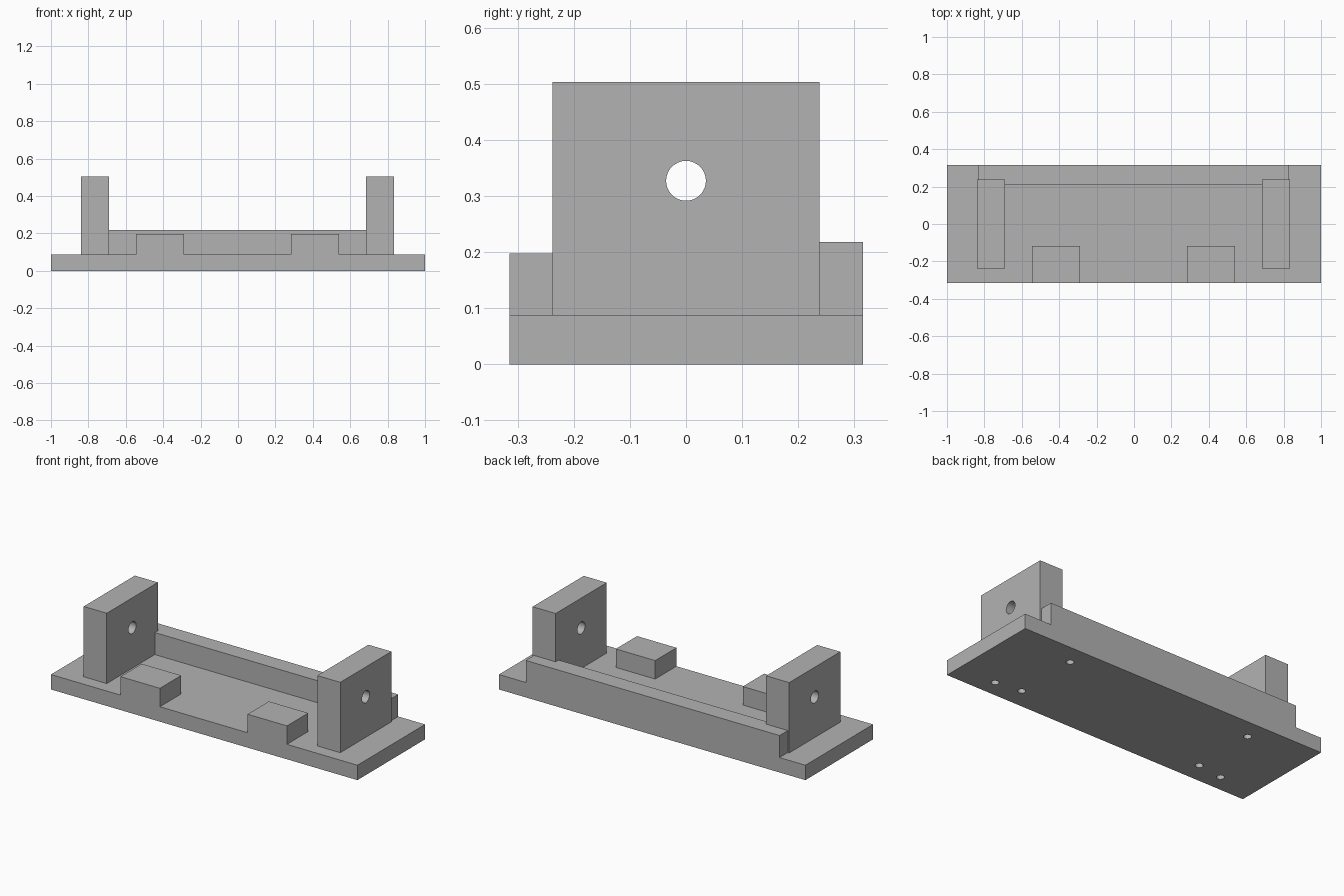
import bpy
import bmesh
import math
from mathutils import Matrix, Vector

cube = bpy.data.objects.get("Cube")
if cube:
    bpy.data.objects.remove(cube, do_unlink=True)

# Shared dimensions
CX = -0.003                 # middle of the fittings along x
DEPTH = 0.315               # half depth of the plate
PLATE_TOP = 0.088
POST_IN, POST_OUT = 0.687, 0.837
POST_Y = 0.238

grey = bpy.data.materials.new("plain_grey")
grey.use_nodes = True
grey.diffuse_color = (0.45, 0.45, 0.45, 1)
grey.node_tree.nodes["Principled BSDF"].inputs["Base Color"].default_value = grey.diffuse_color


def add_object(name, bm):
    bmesh.ops.recalc_face_normals(bm, faces=bm.faces)
    mesh = bpy.data.meshes.new(name)
    bm.to_mesh(mesh)
    bm.free()
    mesh.materials.append(grey)
    obj = bpy.data.objects.new(name, mesh)
    bpy.context.collection.objects.link(obj)
    return obj


def prism(name, outline, z0, z1):
    """Extrude an xy outline from z0 up to z1."""
    bm = bmesh.new()
    face = bm.faces.new([bm.verts.new((x, y, z0)) for x, y in outline])
    extruded = bmesh.ops.extrude_face_region(bm, geom=[face])["geom"]
    verts = [v for v in extruded if isinstance(v, bmesh.types.BMVert)]
    bmesh.ops.translate(bm, verts=verts, vec=(0, 0, z1 - z0))
    return add_object(name, bm)


def box(name, x0, x1, y0, y1, z0, z1):
    return prism(name, [(x0, y0), (x1, y0), (x1, y1), (x0, y1)], z0, z1)


def drill(obj, centres, radius, length, axis="Z"):
    """Cut round holes through or into a part."""
    turn = Matrix.Rotation(math.pi / 2, 4, "Y") if axis == "X" else Matrix()
    for centre in centres:
        bm = bmesh.new()
        bmesh.ops.create_cone(bm, cap_ends=True, segments=32, radius1=radius,
                              radius2=radius, depth=length,
                              matrix=Matrix.Translation(Vector(centre)) @ turn)
        cutter = add_object("hole_cutter", bm)
        cutter.hide_render = True
        mod = obj.modifiers.new("hole", "BOOLEAN")
        mod.operation, mod.solver, mod.object = "DIFFERENCE", "EXACT", cutter
        select(obj)
        bpy.ops.object.modifier_apply(modifier=mod.name)
        bpy.data.objects.remove(cutter, do_unlink=True)
    select(obj)
    bpy.ops.object.shade_smooth_by_angle(angle=math.radians(30))


def select(obj):
    bpy.ops.object.select_all(action="DESELECT")
    obj.select_set(True)
    bpy.context.view_layer.objects.active = obj


# Base plate with blind screw holes underneath
plate = box("base_plate", -1, 1, -DEPTH, DEPTH, 0, PLATE_TOP)
screws = [(CX + s * x, y, 0) for s in (-1, 1)
          for x, y in ((0.6, 0.196), (0.6, -0.194), (0.762, -0.216))]
drill(plate, screws, 0.021, 0.12)

# Posts with a cross hole, and low front blocks, on both sides
for side, s in (("right", -1), ("left", 1)):
    x0, x1 = sorted((CX + s * POST_IN, CX + s * POST_OUT))
    post = box(side + "_post", x0, x1, -POST_Y, POST_Y, PLATE_TOP, 0.503)
    drill(post, [((x0 + x1) / 2, 0, 0.327)], 0.0355, 0.4, "X")
    x0, x1 = sorted((CX + s * 0.286, CX + s * 0.543))
    box(side + "_front_block", x0, x1, -DEPTH, -0.117, PLATE_TOP, 0.197)

# Back rail, notched to fit around the posts
half = [(0.828, DEPTH), (0.828, POST_Y), (POST_IN, POST_Y), (POST_IN, 0.21)]
outline = [(CX + x, y) for x, y in half] + [(CX - x, y) for x, y in reversed(half)]
prism("back_rail", outline, PLATE_TOP, 0.218)
